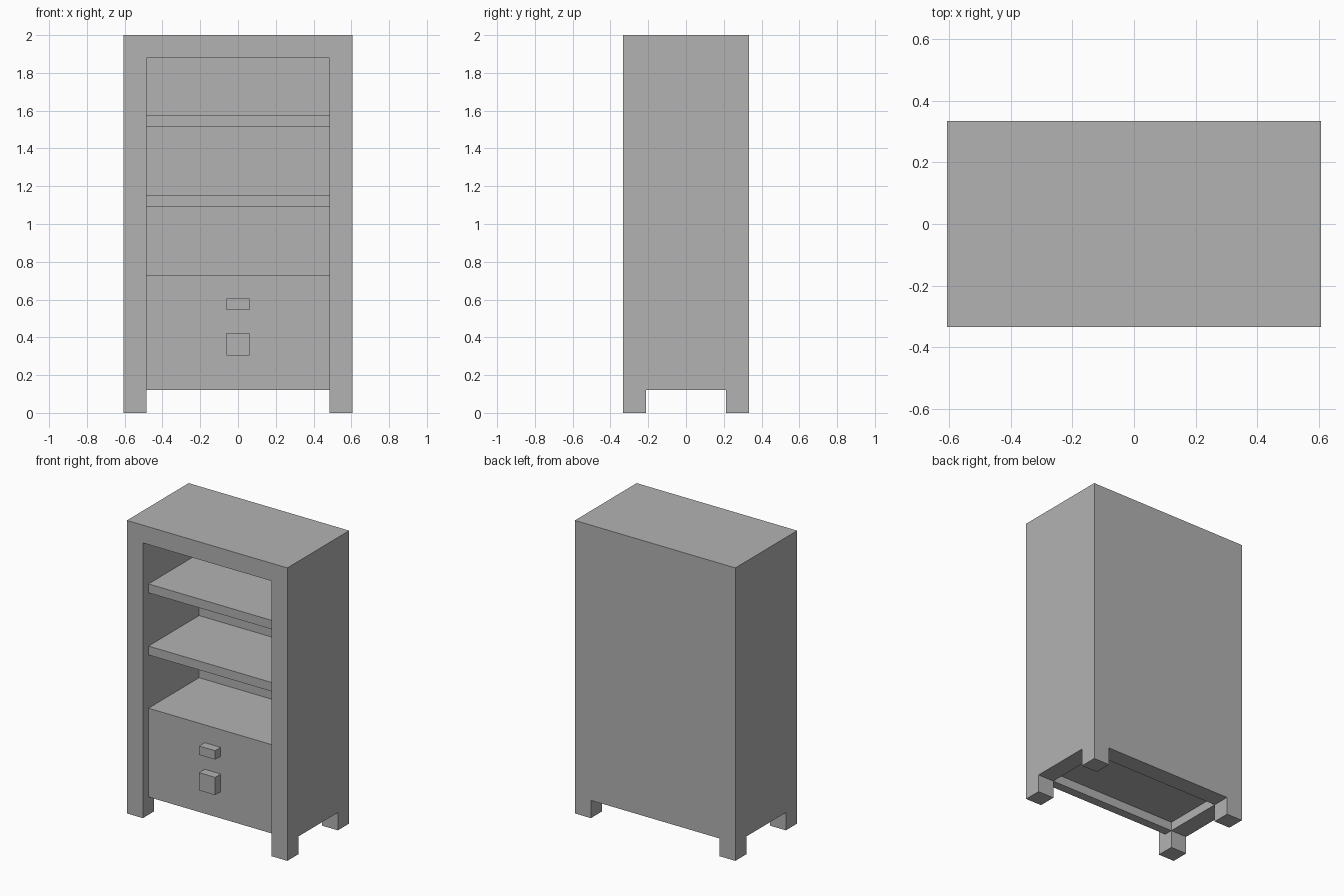
import bpy
import bmesh

old = bpy.data.objects.get("Cube")
if old:
    bpy.data.objects.remove(old, do_unlink=True)

U = 2 / 33  # one board thickness; all sizes below are counted in boards

grey = bpy.data.materials.new("plain_grey")
grey.use_nodes = True
colour = (0.448, 0.448, 0.448, 1)
grey.diffuse_color = colour
grey.node_tree.nodes["Principled BSDF"].inputs["Base Color"].default_value = colour


def extrude_profile(name, profile, x0, x1):
    """Extrude a (y, z) outline along x; y is measured from the front."""
    bm = bmesh.new()
    verts = [bm.verts.new((x0 * U, (y - 5.5) * U, z * U)) for y, z in profile]
    face = bm.faces.new(verts)
    result = bmesh.ops.extrude_face_region(bm, geom=[face])
    moved = [g for g in result["geom"] if isinstance(g, bmesh.types.BMVert)]
    bmesh.ops.translate(bm, verts=moved, vec=((x1 - x0) * U, 0, 0))
    bmesh.ops.recalc_face_normals(bm, faces=bm.faces)
    mesh = bpy.data.meshes.new(name)
    bm.to_mesh(mesh)
    bm.free()
    mesh.materials.append(grey)
    obj = bpy.data.objects.new(name, mesh)
    bpy.context.collection.objects.link(obj)
    return obj


def board(name, x0, x1, y0, y1, z0, z1):
    outline = [(y0, z0), (y1, z0), (y1, z1), (y0, z1)]
    return extrude_profile(name, outline, x0, x1)


# Side panels, each with a front and a back leg
side = [(0, 0), (2, 0), (2, 2), (9, 2), (9, 0), (11, 0), (11, 33), (0, 33)]
extrude_profile("left_side_panel", side, 8, 10)
extrude_profile("right_side_panel", side, -10, -8)

# Legs are two boards wide, so the side panels form them fully
board("top_panel", -8, 8, 0, 11, 31, 33)
board("back_panel", -8, 8, 10, 11, 2, 31)

# Drawer block with a recessed underside between front and back lips
drawer = [(1, 2), (2, 2), (2, 3), (9, 3), (9, 2), (10, 2), (10, 12), (1, 12)]
extrude_profile("drawer_block", drawer, -8, 8)

# Shelves
for name, z in (("lower_shelf", 18), ("upper_shelf", 25)):
    board(name, -8, 8, 1, 10, z, z + 1)

# Drawer handles
board("upper_handle", -1, 1, 0, 1, 9, 10)
board("lower_handle", -1, 1, 0, 1, 5, 7)
